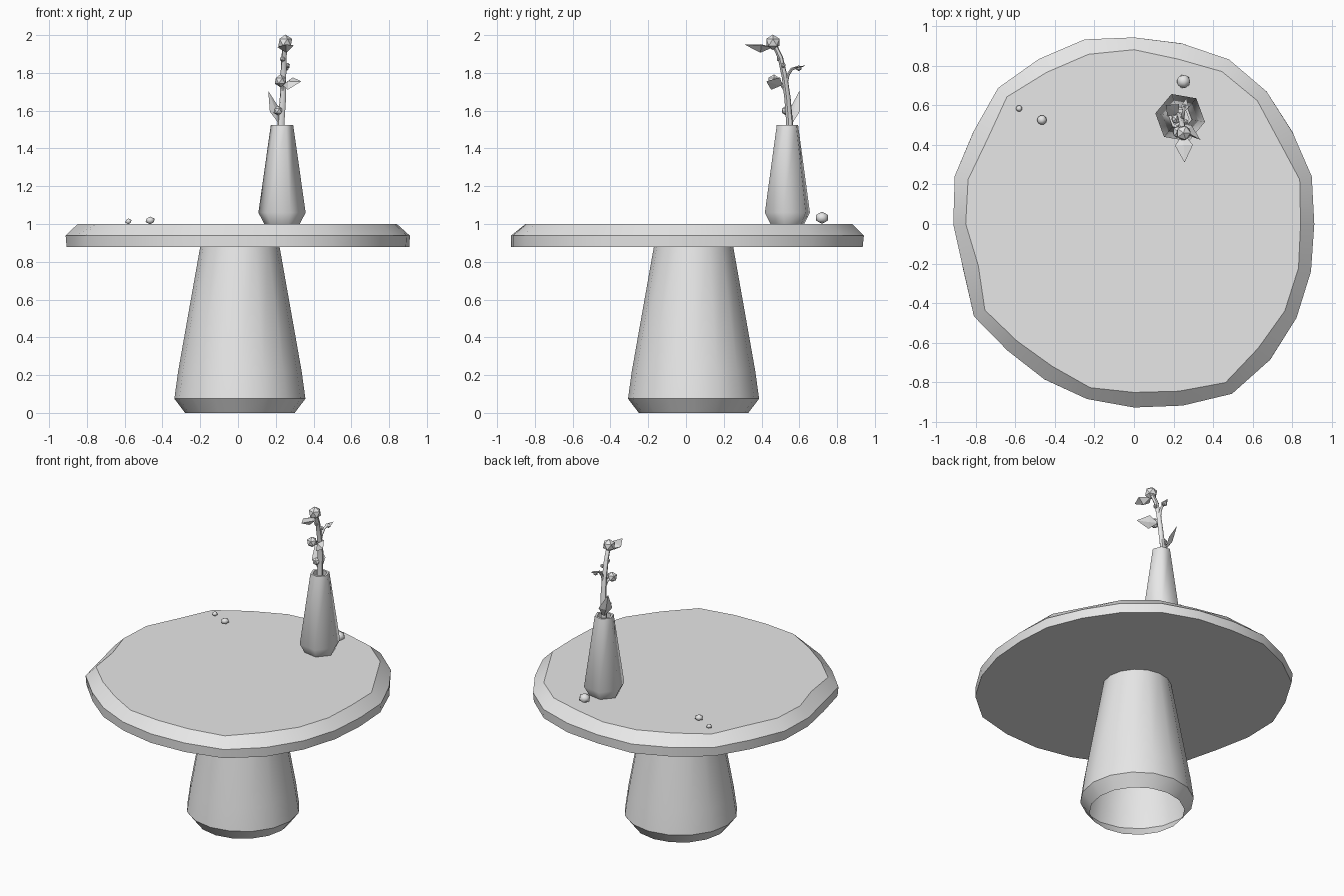
import bpy, bmesh, math
from mathutils import Vector

default = bpy.data.objects.get("Cube")
if default:
    bpy.data.objects.remove(default)

grey = bpy.data.materials.new("plain_grey")
grey.use_nodes = True
grey.diffuse_color = (0.8, 0.8, 0.8, 1)
grey.node_tree.nodes["Principled BSDF"].inputs["Base Color"].default_value = (0.8, 0.8, 0.8, 1)


def finish(name, bm, smooth=None):
    """Turn a bmesh into a named grey object."""
    mesh = bpy.data.meshes.new(name)
    bmesh.ops.recalc_face_normals(bm, faces=bm.faces)
    bm.to_mesh(mesh)
    bm.free()
    mesh.materials.append(grey)
    obj = bpy.data.objects.new(name, mesh)
    bpy.context.collection.objects.link(obj)
    if smooth:
        bpy.ops.object.select_all(action='DESELECT')
        obj.select_set(True)
        bpy.context.view_layer.objects.active = obj
        bpy.ops.object.shade_smooth_by_angle(angle=math.radians(smooth))
    return obj


def loft(name, rings, smooth, cap_start=False, cap_end=False):
    """Skin a list of closed rings of points."""
    bm = bmesh.new()
    loops = [[bm.verts.new(p) for p in ring] for ring in rings]
    n = len(loops[0])
    for a, b in zip(loops, loops[1:]):
        for i in range(n):
            j = (i + 1) % n
            bm.faces.new((a[i], a[j], b[j], b[i]))
    if cap_start:
        bm.faces.new(loops[0][::-1])
    if cap_end:
        bm.faces.new(loops[-1])
    return finish(name, bm, smooth)


def circle(cx, cy, z, r, sides, turn=0.0):
    return [(cx + r * math.cos(turn + math.tau * i / sides),
             cy + r * math.sin(turn + math.tau * i / sides), z) for i in range(sides)]


def pebble(name, centre, r, flat=1.0, smooth=None):
    bm = bmesh.new()
    bmesh.ops.create_icosphere(bm, subdivisions=1, radius=r)
    for v in bm.verts:
        v.co.z *= flat
        v.co += Vector(centre)
    finish(name, bm, smooth)


def leaf(name, base, tip, across, width, thick):
    """Folded diamond blade with a raised midrib."""
    base, tip = Vector(base), Vector(tip)
    axis = (tip - base).normalized()
    side = Vector(across)
    side = (side - axis * side.dot(axis)).normalized()
    up = axis.cross(side)
    mid = base.lerp(tip, 0.42)
    bm = bmesh.new()
    points = (base, tip, mid + side * width / 2, mid - side * width / 2,
              mid + up * thick, mid - up * thick * 0.3)
    b, t, l, r, u, d = [bm.verts.new(p) for p in points]
    for ridge in (u, d):
        for edge in (l, r):
            bm.faces.new((b, edge, ridge))
            bm.faces.new((t, edge, ridge))
    finish(name, bm)


def stem(name, points, r0, r1, sides=6):
    """Tapered tube along a path."""
    pts = [Vector(p) for p in points]
    rings = []
    for i, p in enumerate(pts):
        d = (pts[min(i + 1, len(pts) - 1)] - pts[max(i - 1, 0)]).normalized()
        x = d.orthogonal() if i == 0 else x - d * x.dot(d)
        x.normalize()
        y = d.cross(x)
        r = r0 + (r1 - r0) * i / (len(pts) - 1)
        rings.append([p + r * (x * math.cos(a) + y * math.sin(a))
                      for a in (math.tau * k / sides for k in range(sides))])
    loft(name, rings, 60, True, True)


# Irregular table top: outline radii at even angles, bevelled upper rim
outline = [.912, .928, .93, .946, .96, .948, .94, .968, .965, .969, .94, .938,
           .912, .897, .932, .905, .91, .913, .93, .952, .988, .976, .948, .925]


def slab_ring(scale, z, wobble=0.0):
    ring = []
    for i, r in enumerate(outline):
        a = math.tau * i / len(outline)
        s = r * (scale + wobble * math.sin(i * 2.3))
        ring.append((s * math.cos(a), s * math.sin(a), z))
    return ring


loft("table_top", [slab_ring(0.995, 0.877), slab_ring(0.998, 0.938, 0.004),
                   slab_ring(0.922, 1.0, 0.015)], 35, True, True)

# Hollow tapered pedestal, open underneath
loft("pedestal", [circle(0.01, 0.04, z, r, 16) for z, r in
                  ((0, 0.29), (0.075, 0.347), (0.22, 0.327), (0.88, 0.21))], 30)

# Six-sided vase with an open mouth
loft("vase", [circle(0.233, 0.537, z, r, 6, math.radians(-10)) for z, r in
              ((1.0, 0.095), (1.06, 0.127), (1.525, 0.06), (1.525, 0.045), (1.40, 0.05))],
     65, True, True)

# Flower stem and its side branches
stem("main_stem", [(.225, .54, 1.40), (.228, .548, 1.54), (.238, .537, 1.67),
                   (.24, .522, 1.78), (.243, .50, 1.88), (.25, .465, 1.955)], .02, .013)
stem("back_branch", [(.24, .528, 1.74), (.246, .54, 1.79), (.25, .56, 1.82), (.253, .59, 1.83)], .01, .007)
stem("front_branch", [(.239, .53, 1.70), (.235, .505, 1.74), (.23, .47, 1.76)], .01, .008)

# Leaves
leaf("lower_leaf", (.225, .555, 1.52), (.16, .60, 1.705), (1, 1, 0), .085, .018)
leaf("middle_leaf", (.235, .51, 1.735), (.335, .425, 1.755), (.4, .5, .8), .085, .02)
leaf("top_leaf", (.25, .46, 1.935), (.255, .31, 1.95), (1, 0, .1), .09, -.035)
leaf("back_leaf", (.25, .56, 1.825), (.265, .635, 1.84), (1, 0, 0), .04, .01)

# Flower buds
for name, centre, r in (("top_bud", (.25, .46, 1.962), .041),
                        ("middle_bud", (.225, .465, 1.758), .034),
                        ("lower_bud", (.212, .53, 1.60), .026),
                        ("back_bud", (.255, .597, 1.825), .016),
                        ("small_bud_upper", (.237, .495, 1.875), .017),
                        ("small_bud_lower", (.262, .515, 1.84), .014)):
    pebble(name, centre, r)

# Fallen petals lying on the table
pebble("large_pebble", (.25, .72, 1.033), .038, 0.85, 50)
pebble("medium_pebble", (-.465, .525, 1.019), .027, 0.75, 50)
pebble("small_pebble", (-.58, .583, 1.014), .018, 0.85, 50)
